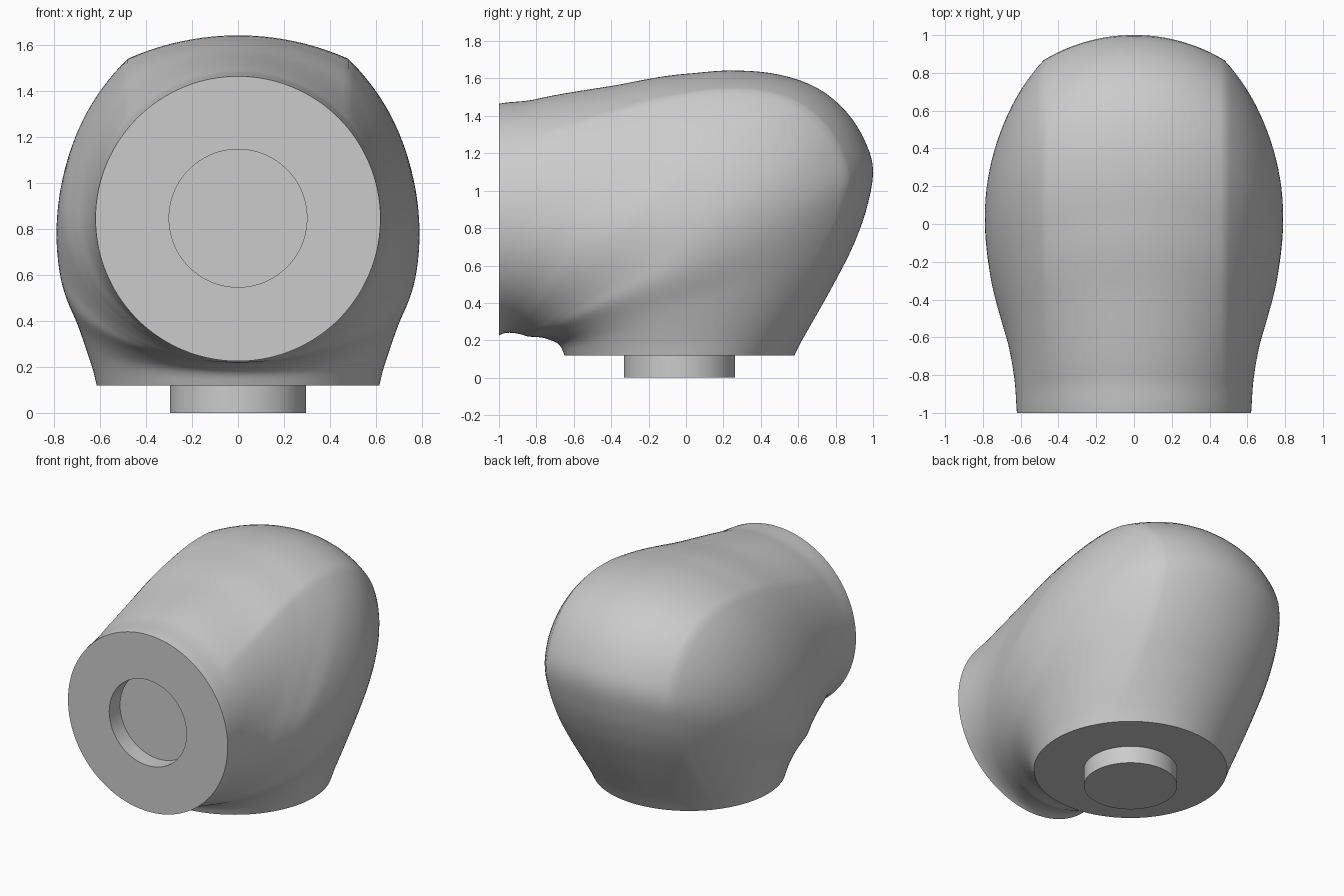
import bpy, bmesh
from math import sin, cos, pi, sqrt, atan2, hypot, asin

if "Cube" in bpy.data.objects:
    bpy.data.objects.remove(bpy.data.objects["Cube"], do_unlink=True)

grey = bpy.data.materials.new("light grey")
grey.use_nodes = True
grey.diffuse_color = (0.6, 0.6, 0.6, 1)
grey.node_tree.nodes["Principled BSDF"].inputs["Base Color"].default_value = (0.6, 0.6, 0.6, 1)

PY, PZ = -1.0, 0.12          # bend pivot
CREASE = 0.48                # half width of the crowned back panel
SECTIONS, ARC = 72, 18


def polar(points):
    """(y, z) profile points to (angle, radius) keys about the pivot."""
    return sorted((atan2(z - PZ, y - PY), hypot(y - PY, z - PZ)) for y, z in points)


def degrees(pairs):
    return sorted((a * pi / 180, v) for a, v in pairs)


def smooth(keys, t):
    """Cubic interpolation through the keys."""
    n = len(keys)

    def slope(i):
        a, b = keys[max(i - 1, 0)], keys[min(i + 1, n - 1)]
        return (b[1] - a[1]) / (b[0] - a[0])
    i = 0
    while i < n - 2 and t > keys[i + 1][0]:
        i += 1
    (x0, v0), (x1, v1) = keys[i], keys[i + 1]
    d = x1 - x0
    s = min(max((t - x0) / d, 0), 1)
    return (v0 * (1 + 2 * s) * (1 - s) ** 2 + slope(i) * d * s * (1 - s) ** 2
            + v1 * s * s * (3 - 2 * s) + slope(i + 1) * d * s * s * (s - 1))


# Side profiles of the bend, the crown of the back panel and the half width
outer = polar([(-1, 1.465), (-.8, 1.49), (-.4, 1.56), (0, 1.625), (.25, 1.643), (.5, 1.62),
               (.7, 1.55), (.85, 1.43), (.95, 1.28), (1, 1.12), (.97, .92), (.9, .72),
               (.8, .52), (.7, .34), (.62, .2), (.58, .12)])
inner = polar([(-1, .225), (-.85, .222), (-.74, .207), (-.68, .178), (-.65, .12)])
middle = polar([(-1, .845), (-.8, .85), (-.6, .87), (-.4, .89), (-.2, .9), (.03, .78),
                (.03, .6), (0, .4), (-.03, .2), (-.035, .12)])
crown = degrees([(90, .228), (75, .2), (60, .155), (45, .13), (28, .147), (14, .185), (0, .2305)])
width = degrees([(90, .62), (75, .635), (62, .67), (52, .72), (44, .765), (33, .79),
                 (25, .77), (15.6, .7), (4.7, .635), (0, .615)])


def section(t):
    """Half outline as (x, radius) pairs from outer to inner."""
    uo, ui, um = smooth(outer, t), smooth(inner, t), smooth(middle, t)
    h, w = smooth(crown, t), smooth(width, t)
    r = (CREASE ** 2 + h * h) / (2 * h)
    half = asin(CREASE / r)
    pts = []
    for i in range(ARC):
        a = half * i / ARC
        pts.append((r * sin(a), uo - r + r * cos(a)))
    tall = (uo - h - um) / sqrt(1 - (CREASE / w) ** 2)
    start = asin(CREASE / w)
    for i in range(ARC):
        a = start + (pi / 2 - start) * i / ARC
        pts.append((w * sin(a), um + tall * cos(a)))
    for i in range(2 * ARC + 1):
        a = pi / 2 * i / (2 * ARC)
        pts.append((w * cos(a), um - (um - ui) * sin(a)))
    return pts


def finish(bm, name):
    bmesh.ops.recalc_face_normals(bm, faces=bm.faces)
    mesh = bpy.data.meshes.new(name)
    bm.to_mesh(mesh)
    bm.free()
    ob = bpy.data.objects.new(name, mesh)
    bpy.context.collection.objects.link(ob)
    mesh.materials.append(grey)
    bpy.ops.object.select_all(action='DESELECT')
    bpy.context.view_layer.objects.active = ob
    ob.select_set(True)
    bpy.ops.object.shade_smooth_by_angle(angle=pi / 6)


def ring(bm, coords):
    return [bm.verts.new(c) for c in coords]


def bridge(bm, a, b):
    n = len(a)
    for i in range(n):
        bm.faces.new((a[i], a[(i + 1) % n], b[(i + 1) % n], b[i]))


# Elbow body: loft from the bottom opening round to the front opening
bm = bmesh.new()
rings = []
for k in range(SECTIONS + 1):
    t = pi / 2 * k / SECTIONS
    pts = section(t)
    pts += [(-x, u) for x, u in reversed(pts[1:-1])]
    rings.append(ring(bm, [(x, PY + u * cos(t), PZ + u * sin(t)) for x, u in pts]))
for a, b in zip(rings, rings[1:]):
    bridge(bm, a, b)
bm.faces.new(rings[0])

# Round socket sunk into the front face
CZ, HOLE, DEPTH = 0.847, 0.3, 0.12
angles = [atan2(v.co.z - CZ, v.co.x) for v in rings[-1]]
rim, floor = [ring(bm, [(HOLE * cos(a), y, CZ + HOLE * sin(a)) for a in angles])
              for y in (-1, -1 + DEPTH)]
bridge(bm, rings[-1], rim)
bridge(bm, rim, floor)
bm.faces.new(floor)
finish(bm, "elbow_body")

# Round peg under the bottom face
bm = bmesh.new()
low, top = [ring(bm, [(.297 * cos(2 * pi * i / 96), -.035 + .297 * sin(2 * pi * i / 96), z)
                      for i in range(96)]) for z in (0, PZ)]
bridge(bm, low, top)
bm.faces.new(low)
finish(bm, "bottom_peg")
